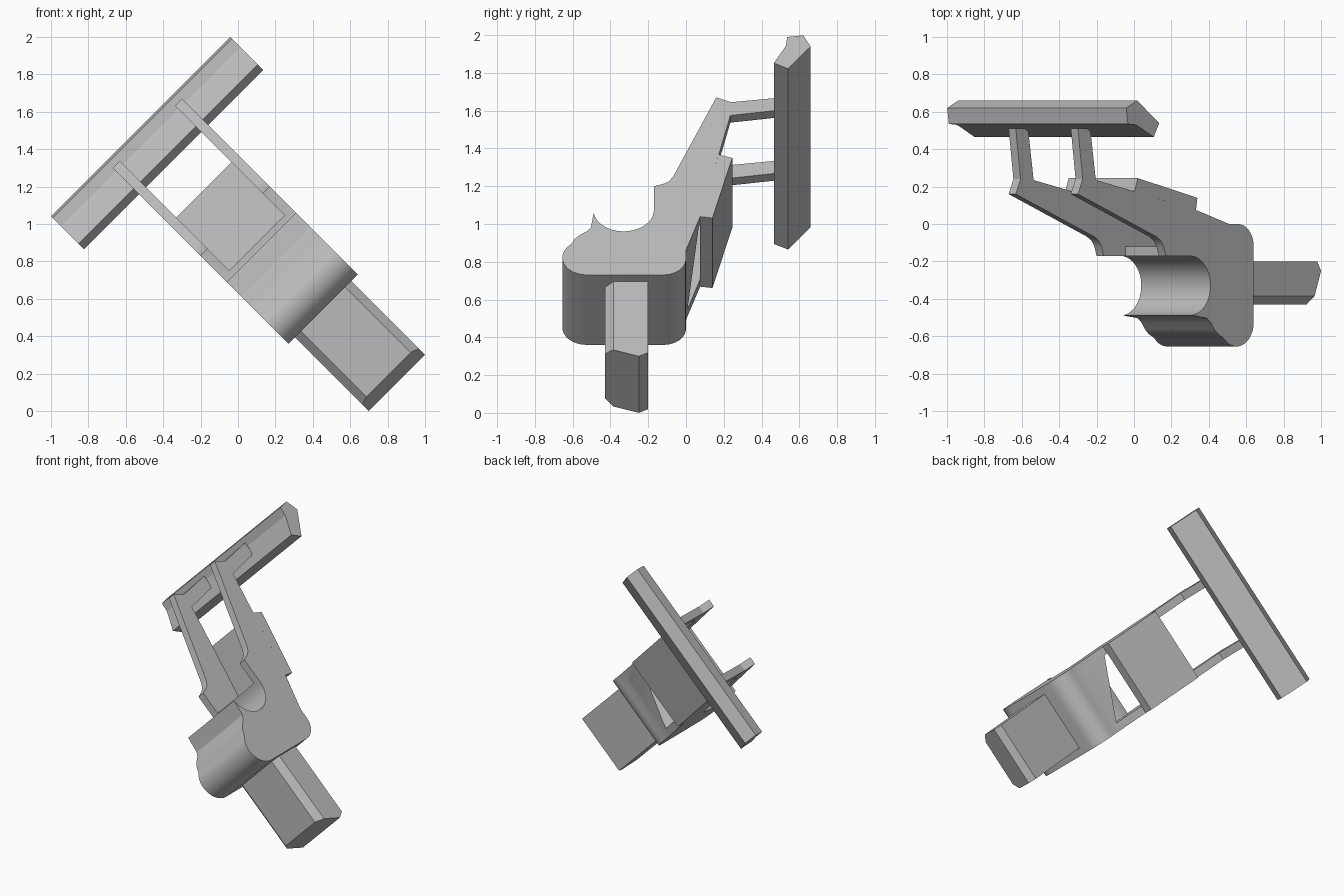
import bpy, bmesh, math
from mathutils import Vector

if "Cube" in bpy.data.objects:
    bpy.data.objects.remove(bpy.data.objects["Cube"])

grey = bpy.data.materials.new("plain_grey")
grey.use_nodes = True
colour = (0.5, 0.5, 0.5, 1)
grey.diffuse_color = colour
grey.node_tree.nodes["Principled BSDF"].inputs["Base Color"].default_value = colour

R = math.sqrt(0.5)
MID = 1 / math.sqrt(2)   # centre of the tilted width axis
HALF = 0.262             # half width of the bracket


def place(u, y, w):
    """Tilted frame: u runs down the part, w runs across it."""
    return Vector(((u + w) * R, y, (w - u) * R))


def arc(cu, cy, r, a0, a1, n):
    angles = [math.radians(a0 + (a1 - a0) * i / n) for i in range(n + 1)]
    return [(cu + r * math.cos(a), cy + r * math.sin(a)) for a in angles]


def prism(name, profile, half, bevel_y=None, bevel=0.0):
    """Extrude a (u, y) profile evenly to both sides of the centre line."""
    bm = bmesh.new()
    sides = [[bm.verts.new(place(u, y, MID + s * half)) for u, y in profile]
             for s in (-1, 1)]
    n = len(profile)
    bm.faces.new(sides[0])
    bm.faces.new(sides[1][::-1])
    for i in range(n):
        j = (i + 1) % n
        bm.faces.new((sides[0][i], sides[1][i], sides[1][j], sides[0][j]))
    bmesh.ops.recalc_face_normals(bm, faces=bm.faces)
    if bevel:
        ends = [set(s) for s in sides]
        edges = [e for e in bm.edges
                 if all(abs(v.co.y - bevel_y) < 1e-4 for v in e.verts)
                 and any(set(e.verts) <= s for s in ends)]
        bmesh.ops.bevel(bm, geom=edges, offset=bevel, segments=1, affect='EDGES')
    mesh = bpy.data.meshes.new(name)
    bm.to_mesh(mesh)
    bm.free()
    mesh.materials.append(grey)
    obj = bpy.data.objects.new(name, mesh)
    bpy.context.collection.objects.link(obj)
    return obj


def activate(obj):
    bpy.ops.object.select_all(action='DESELECT')
    obj.select_set(True)
    bpy.context.view_layer.objects.active = obj


# Bracket: clamp end, side rails and the arms reaching back
outline = (
    arc(-0.55, -0.33, 0.16, -83, 88, 20)
    + [(-0.728, -0.17), (-0.745, -0.12), (-0.765, -0.09), (-0.80, -0.068)]
    + [(-1.393, 0.16), (-1.357, 0.24), (-1.393, 0.51), (-1.30, 0.51), (-1.258, 0.235)]
    + [(-0.97, 0.175), (-0.5, 0.075), (-0.25, 0.0)]
    + arc(-0.184, -0.12, 0.12, 90, 0, 8)
    + arc(-0.194, -0.525, 0.13, 0, -140, 12)
    + [(-0.335, -0.588), (-0.365, -0.56), (-0.39, -0.525), (-0.42, -0.503)]
)
bracket = prism("bracket", outline, HALF)

# Opening between the two side rails
opening = (
    [(-1.6, 0.7), (-1.6, -0.25), (-0.565, -0.25), (-0.565, -0.12)]
    + arc(-0.55, -0.33, 0.21, 90, 42, 8)
    + [(-0.25, 0.0), (-0.25, 0.7)]
)
cutter = prism("opening_cutter", opening, HALF - 0.054)
cutter.hide_render = True
activate(bracket)
cut = bracket.modifiers.new("opening", 'BOOLEAN')
cut.operation = 'DIFFERENCE'
cut.solver = 'EXACT'
cut.object = cutter
bpy.ops.object.modifier_apply(modifier=cut.name)
bpy.data.objects.remove(cutter)
bpy.ops.object.shade_smooth_by_angle(angle=math.radians(28))

# Plate across the back of the rails
prism("back_plate", [(-0.965, 0.174), (-0.94, 0.245), (-0.49, 0.14), (-0.5, 0.075)], HALF)

# Long cross bar carried by the arms
prism("cross_bar", [(-1.193, 0.54), (-1.235, 0.465), (-1.367, 0.53), (-1.43, 0.535),
                    (-1.443, 0.62), (-1.36, 0.66)], 0.677)

# Lower block with chamfered front edges
prism("lower_block", [(-0.1, -0.2), (0.467, -0.2), (0.495, -0.25), (0.431, -0.43),
                      (-0.1, -0.43)], 0.212, bevel_y=-0.43, bevel=0.045)
